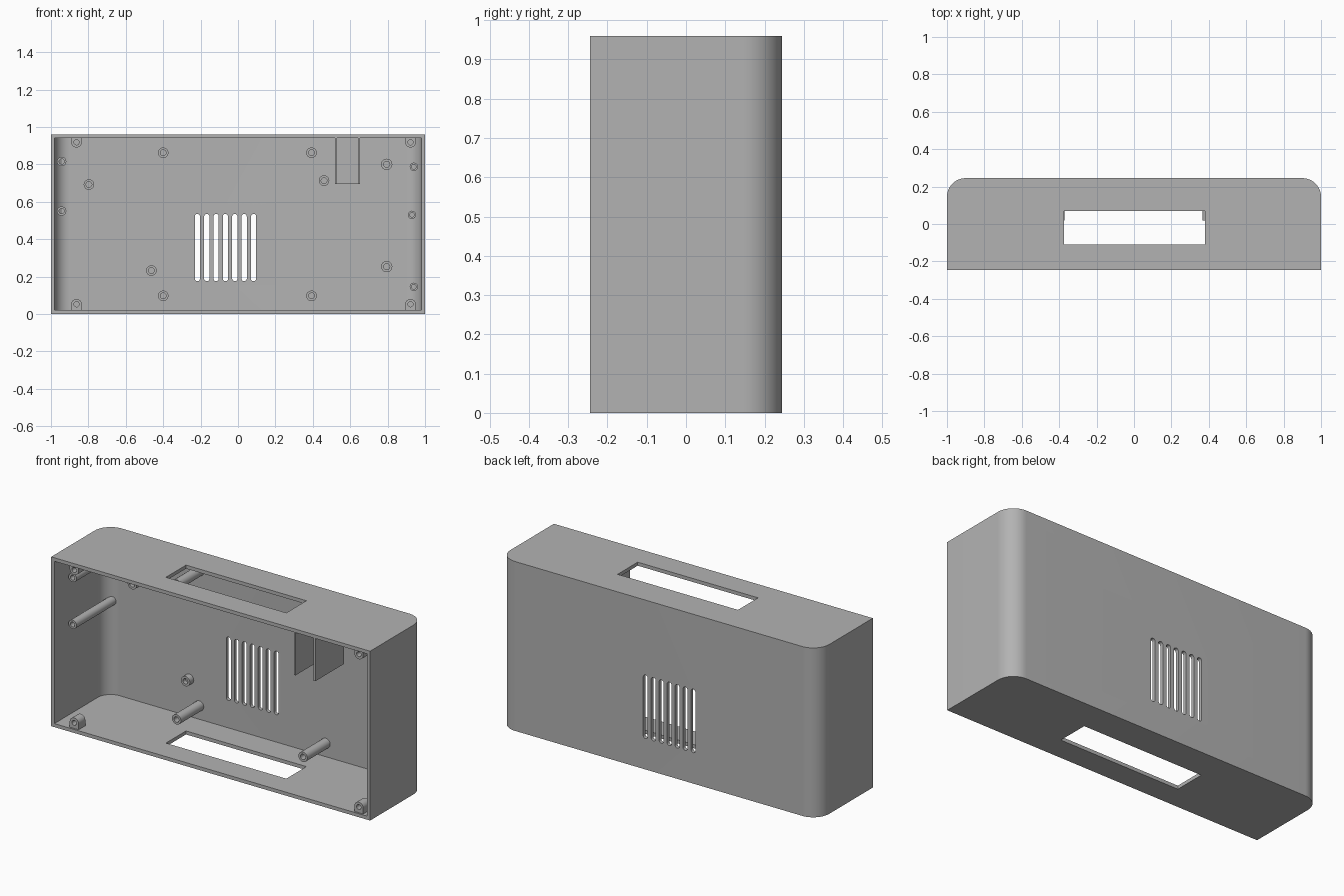
import bpy, bmesh, math

cube = bpy.data.objects.get("Cube")
if cube:
    bpy.data.objects.remove(cube, do_unlink=True)

grey = bpy.data.materials.new("plain grey")
grey.use_nodes = True
colour = (0.45, 0.45, 0.45, 1)
grey.diffuse_color = colour
grey.node_tree.nodes["Principled BSDF"].inputs["Base Color"].default_value = colour

HEIGHT, FRONT, BACK, WALL = 0.96, -0.245, 0.245, 0.02
FLOOR = BACK - WALL


def arc(cx, cy, r, start, end, n):
    return [(cx + r * math.cos(math.radians(start + (end - start) * i / n)),
             cy + r * math.sin(math.radians(start + (end - start) * i / n)))
            for i in range(n + 1)]


def rect(x0, x1, y0, y1):
    return [(x0, y0), (x1, y0), (x1, y1), (x0, y1)]


def prism(name, profile, axis, lo, hi):
    """Extrude a 2D profile (x,y along z, or x,z along y)."""
    bm = bmesh.new()
    place = (lambda p: (p[0], p[1], lo)) if axis == "z" else (lambda p: (p[0], lo, p[1]))
    face = bm.faces.new([bm.verts.new(place(p)) for p in profile])
    ext = bmesh.ops.extrude_face_region(bm, geom=[face])
    shift = (0, 0, hi - lo) if axis == "z" else (0, hi - lo, 0)
    bmesh.ops.translate(bm, vec=shift,
                        verts=[v for v in ext["geom"] if isinstance(v, bmesh.types.BMVert)])
    bmesh.ops.recalc_face_normals(bm, faces=bm.faces)
    mesh = bpy.data.meshes.new(name)
    bm.to_mesh(mesh)
    bm.free()
    mesh.materials.append(grey)
    obj = bpy.data.objects.new(name, mesh)
    bpy.context.collection.objects.link(obj)
    return obj


def cut(obj, cutter):
    mod = obj.modifiers.new("cut", "BOOLEAN")
    mod.operation, mod.solver, mod.object = "DIFFERENCE", "EXACT", cutter
    bpy.context.view_layer.objects.active = obj
    bpy.ops.object.modifier_apply(modifier=mod.name)
    bpy.data.objects.remove(cutter, do_unlink=True)


def smooth(obj):
    bpy.ops.object.select_all(action="DESELECT")
    obj.select_set(True)
    bpy.context.view_layer.objects.active = obj
    bpy.ops.object.shade_smooth_by_angle(angle=math.radians(30))


def shell_profile(inset, front):
    r = 0.1 - inset
    return ([(-1 + inset, front), (1 - inset, front)]
            + arc(0.9, BACK - 0.1, r, 0, 90, 16)
            + arc(-0.9, BACK - 0.1, r, 90, 180, 16))


# Case shell, hollow and open at the front
case = prism("case_shell", shell_profile(0, FRONT), "z", 0, HEIGHT)
cut(case, prism("cavity", shell_profile(WALL, FRONT - 0.1), "z", WALL, HEIGHT - WALL))

# Rectangular opening through top and bottom
cut(case, prism("window", rect(-0.375, 0.38, -0.11, 0.07), "z", -0.1, HEIGHT + 0.1))

# Rounded vent slots in the back
for i in range(7):
    x, r = -0.217 + 0.05 * i, 0.014
    slot = arc(x, 0.535 - r, r, 0, 180, 10) + arc(x, 0.175 + r, r, 180, 360, 10)
    cut(case, prism("slot", slot, "y", 0.15, 0.3))
smooth(case)


# Hollow screw posts
def post(name, x, z, r, front, back=FLOOR + 0.004, bore=0.55):
    obj = prism(name, arc(x, z, r, 0, 360, 24)[:-1], "y", front, back)
    cut(obj, prism("bore", arc(x, z, r * bore, 0, 360, 24)[:-1], "y", front - 0.1, FLOOR - 0.012))
    smooth(obj)


for x in (-0.4, 0.393):
    for z in (0.097, 0.862):
        post("display_post", x, z, 0.028, 0.02)
for x, z in ((-0.797, 0.692), (-0.463, 0.232), (0.46, 0.713)):
    post("short_post", x, z, 0.028, 0.19)
for x, z in ((0.795, 0.8), (0.795, 0.253)):
    post("short_post", x, z, 0.03, 0.19)
for z in (0.815, 0.55):
    post("right_side_post", -0.943, z, 0.025, -0.135, 0.219)
for x, z in ((0.94, 0.787), (0.93, 0.53), (0.94, 0.145)):
    post("left_side_post", x, z, 0.022, -0.135, 0.219)

# Corner screw lugs hanging from the top and bottom walls
for x in (-0.863, 0.922):
    for z, wall, start in ((0.918, HEIGHT - 0.01, 180), (0.052, 0.01, 0)):
        r = 0.028
        side = r if start == 180 else -r
        lug_shape = arc(x, z, r, start, start + 180, 16) + [(x + side, wall), (x - side, wall)]
        lug = prism("corner_lug", lug_shape, "y", -0.235, -0.175)
        cut(lug, prism("bore", arc(x, z, 0.014, 0, 360, 20)[:-1], "y", -0.3, -0.19))
        smooth(lug)

# Three-sided pocket hanging from the top wall
pocket_top = HEIGHT - WALL / 2
for name, x in (("pocket_right_wall", 0.518), ("pocket_left_wall", 0.642)):
    prism(name, rect(x, x + 0.011, 0.695, pocket_top), "y", FRONT + 0.005, 0.015)
prism("pocket_back", rect(0.529, 0.642, 0.695, pocket_top), "y", 0.005, 0.015)
